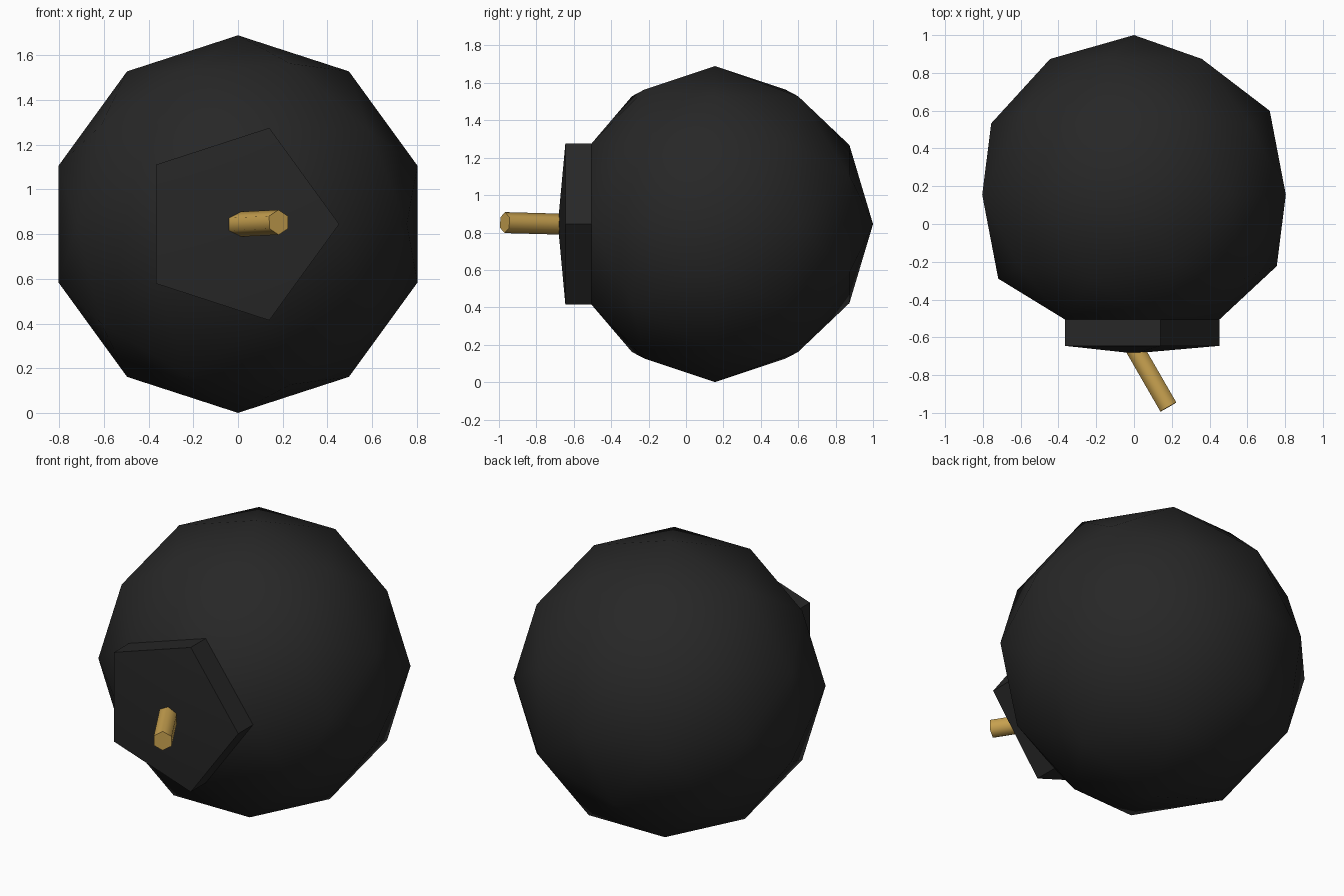
import bpy, bmesh, math
from mathutils import Vector, Matrix

if "Cube" in bpy.data.objects:
    bpy.data.objects.remove(bpy.data.objects["Cube"])

CENTRE = Vector((0, 0.155, 0.845))
R = 0.845


def finish(name, bm, colour, angle):
    bmesh.ops.recalc_face_normals(bm, faces=bm.faces)
    mesh = bpy.data.meshes.new(name)
    bm.to_mesh(mesh)
    bm.free()
    ob = bpy.data.objects.new(name, mesh)
    bpy.context.collection.objects.link(ob)
    mat = bpy.data.materials.new(name + "_colour")
    mat.diffuse_color = colour
    mat.use_nodes = True
    mat.node_tree.nodes["Principled BSDF"].inputs["Base Color"].default_value = mat.diffuse_color
    mesh.materials.append(mat)
    bpy.ops.object.select_all(action='DESELECT')
    bpy.context.view_layer.objects.active = ob
    ob.select_set(True)
    bpy.ops.object.shade_smooth_by_angle(angle=math.radians(angle))
    return ob


# Body: icosphere with its pole facing the front (-y)
bm = bmesh.new()
bmesh.ops.create_icosphere(bm, subdivisions=2, radius=R)
bm.transform(Matrix.Translation(CENTRE) @ Matrix.Rotation(math.pi / 2, 4, 'X'))

# Neck: the five front faces are pushed out as a pentagonal plug
pole = min(bm.verts, key=lambda v: v.co.y)
for e in pole.link_edges:
    v = e.other_vert(pole)
    out = Vector((v.co.x, 0, v.co.z - CENTRE.z)).normalized() * 0.453
    v.co = (out.x, -0.505, CENTRE.z + out.z)
pole.co.y = -0.545
front = list(pole.link_faces)
ext = bmesh.ops.extrude_face_region(bm, geom=front)
moved = [g for g in ext["geom"] if isinstance(g, bmesh.types.BMVert)]
bmesh.ops.translate(bm, verts=moved, vec=(0, -0.14, 0))
left = [f for f in front if f.is_valid]
if left:
    bmesh.ops.delete(bm, geom=left, context='FACES')
loose = [v for v in bm.verts if not v.link_faces]
bmesh.ops.delete(bm, geom=loose, context='VERTS')
finish("bomb_body", bm, (0.02, 0.02, 0.02, 1), 40)

# Fuse: six-sided rod leaning to the right
base, tip = Vector((-0.025, -0.61, 0.843)), Vector((0.182, -0.969, 0.853))
axis = (tip - base).normalized()
side = axis.cross(Vector((0, 0, 1))).normalized()
up = side.cross(axis)
bm = bmesh.new()
rings = []
for p in (base, tip):
    rings.append([bm.verts.new(p + 0.056 * (up * math.cos(a) + side * math.sin(a)))
                  for a in (i * math.pi / 3 for i in range(6))])
for i in range(6):
    j = (i + 1) % 6
    bm.faces.new((rings[0][i], rings[0][j], rings[1][j], rings[1][i]))
bm.faces.new(rings[0])
bm.faces.new(rings[1])
finish("fuse", bm, (0.58, 0.36, 0.08, 1), 65)
